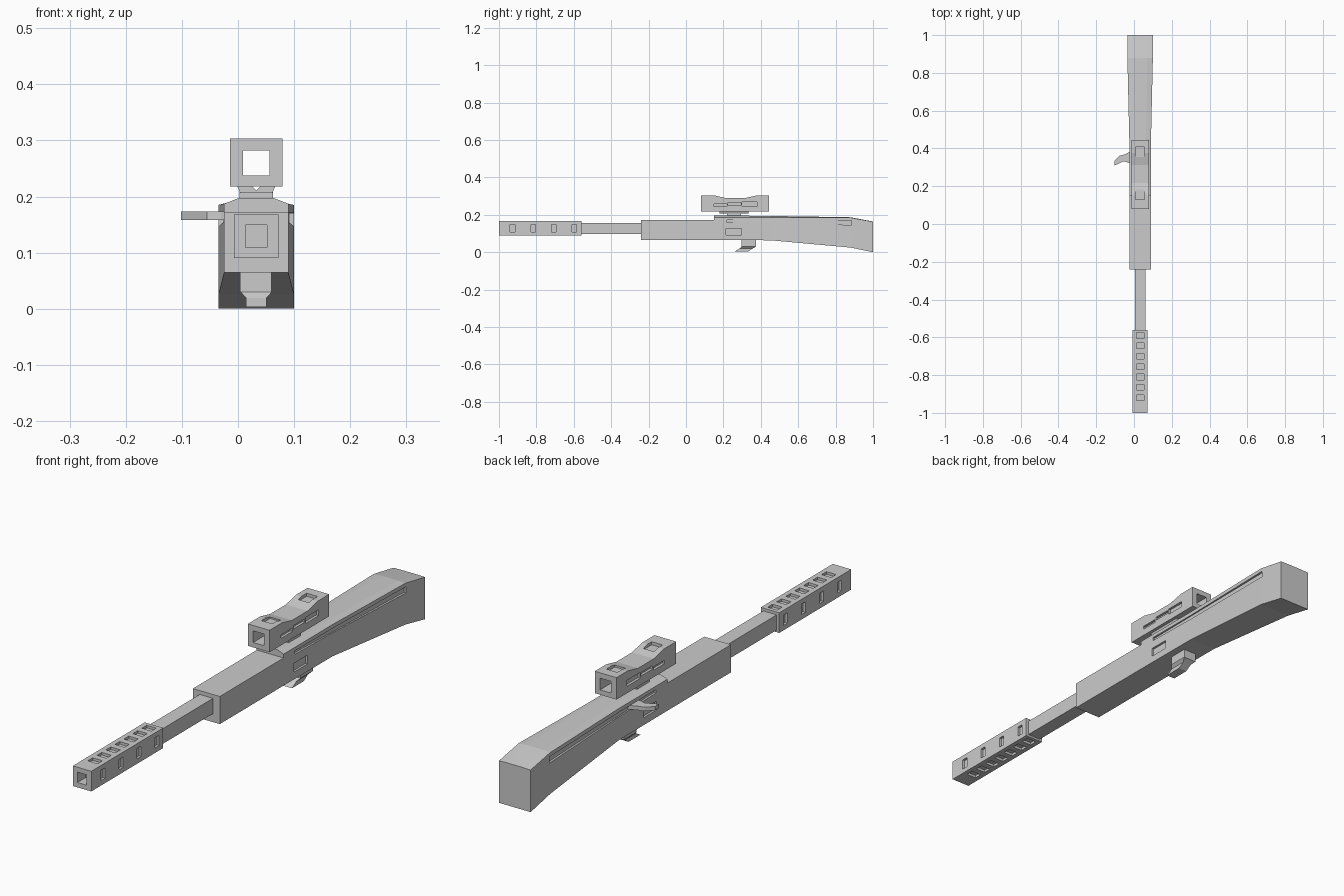
import bpy, bmesh

if "Cube" in bpy.data.objects:
    bpy.data.objects.remove(bpy.data.objects["Cube"])

CX = 0.0325  # centre line of the rifle


def loft(name, sections):
    """Closed solid skinned over equal-length rings of points."""
    bm = bmesh.new()
    rings = [[bm.verts.new(p) for p in s] for s in sections]
    n = len(rings[0])
    for a, b in zip(rings, rings[1:]):
        for i in range(n):
            j = (i + 1) % n
            bm.faces.new((a[i], a[j], b[j], b[i]))
    bm.faces.new(rings[0])
    bm.faces.new(rings[-1])
    bmesh.ops.recalc_face_normals(bm, faces=bm.faces[:])
    me = bpy.data.meshes.new(name)
    bm.to_mesh(me)
    bm.free()
    ob = bpy.data.objects.new(name, me)
    bpy.context.collection.objects.link(ob)
    return ob


def box(name, x0, x1, y0, y1, z0, z1):
    return loft(name, [[(x0, y, z0), (x1, y, z0), (x1, y, z1), (x0, y, z1)]
                       for y in (y0, y1)])


def prism(name, pts, axis, lo, hi):
    """Extrude a 2D profile along an axis (0=x, 1=y, 2=z)."""
    def at(p, v):
        c = list(p)
        c.insert(axis, v)
        return tuple(c)
    return loft(name, [[at(p, v) for p in pts] for v in (lo, hi)])


def cut(target, cutters):
    """Subtract every cutter from the target and discard the cutters."""
    bpy.context.view_layer.objects.active = target
    for c in cutters:
        c.hide_render = True
        m = target.modifiers.new("recess", 'BOOLEAN')
        m.operation, m.solver, m.object = 'DIFFERENCE', 'EXACT', c
        bpy.ops.object.modifier_apply(modifier=m.name)
        bpy.data.objects.remove(c)


# Muzzle brake with bore, seven vents above and below, four on each side
muzzle = box("muzzle_brake", -0.007, 0.072, -1.0, -0.56, 0.09, 0.168)
vents = [box("bore_cutter", 0.013, 0.052, -1.1, -0.95, 0.109, 0.149)]
for i in range(7):
    y = -0.935 + i * 0.055
    for z in (0.09, 0.168):
        vents.append(box("vent_cutter", 0.012, 0.053, y, y + 0.03, z - 0.01, z + 0.01))
for i in range(4):
    y = -0.94 + i * 0.11
    for x in (-0.007, 0.072):
        vents.append(box("vent_cutter", x - 0.01, x + 0.01, y, y + 0.025, 0.109, 0.149))
cut(muzzle, vents)

# Barrel and fore-end
box("barrel", 0.004, 0.061, -0.57, -0.23, 0.098, 0.157)
box("fore_end", -0.025, 0.09, -0.24, 0.15, 0.065, 0.172)


# Stock: raised chamfered cover that widens and drops towards the butt
def stock_ring(y, half, zb, zs, zt):
    top = half * 0.55
    return [(CX - half, y, zb), (CX + half, y, zb), (CX + half, y, zs),
            (CX + top, y, zt), (CX - top, y, zt), (CX - half, y, zs)]


stock = loft("stock", [stock_ring(0.15, 0.0575, 0.065, 0.187, 0.197),
                       stock_ring(0.45, 0.0575, 0.064, 0.187, 0.194),
                       stock_ring(0.88, 0.0675, 0.025, 0.185, 0.187),
                       stock_ring(1.0, 0.0675, 0.0, 0.163, 0.164)])
grooves = []
for s in (-1, 1):
    ring = lambda y, d, z0, z1: [(CX + s * d, y, z0), (CX + s * 0.09, y, z0),
                                 (CX + s * 0.09, y, z1), (CX + s * d, y, z1)]
    # long side groove and small side port
    grooves.append(loft("groove_cutter", [ring(0.22, 0.049, 0.16, 0.173),
                                          ring(0.885, 0.059, 0.146, 0.170)]))
    grooves.append(loft("port_cutter", [ring(0.215, 0.049, 0.093, 0.127),
                                        ring(0.297, 0.049, 0.093, 0.127)]))
cut(stock, grooves)

# Bolt handle, curving out to the left
prism("bolt_handle", [(-0.015, 0.385), (-0.05, 0.368), (-0.075, 0.362), (-0.102, 0.335),
                      (-0.102, 0.31), (-0.085, 0.318), (-0.055, 0.332), (-0.03, 0.325),
                      (-0.015, 0.315)], 2, 0.158, 0.173)

# Trigger block and hooked trigger
box("trigger_block", 0.004, 0.06, 0.297, 0.373, 0.03, 0.07)
rows = [(0.03, 0.028, 0.297, 0.373), (0.019, 0.018, 0.285, 0.355),
        (0.003, 0.018, 0.258, 0.33)]
loft("trigger", [[(CX - w, y0, z), (CX + w, y0, z), (CX + w, y1, z), (CX - w, y1, z)]
                 for z, w, y0, y1 in rows])

# Scope mount: foot plus notched rail
box("mount_foot", 0.003, 0.062, 0.22, 0.295, 0.188, 0.21)
prism("mount_rail", [(0.004, 0.206), (0.061, 0.206), (0.067, 0.22), (0.042, 0.22),
                     (0.0325, 0.211), (0.023, 0.22), (-0.002, 0.22)], 1, 0.18, 0.335)

# Scope: waisted box with a through hole, end windows and side grooves
scope = prism("scope", [(0.08, 0.218), (0.445, 0.218), (0.445, 0.303), (0.375, 0.303),
                        (0.313, 0.289), (0.217, 0.289), (0.155, 0.303), (0.08, 0.303)],
              0, -0.014, 0.079)
holes = [box("tube_cutter", 0.009, 0.056, 0.0, 0.5, 0.237, 0.282)]
for y in (0.13, 0.355):
    holes.append(box("window_cutter", 0.009, 0.056, y, y + 0.052, 0.291, 0.33))
for x in (-0.014, 0.079):
    for y0, y1, z0, z1 in ((0.15, 0.22, 0.245, 0.258), (0.225, 0.295, 0.252, 0.265),
                           (0.30, 0.38, 0.245, 0.268)):
        holes.append(box("side_cutter", x - 0.01, x + 0.01, y0, y1, z0, z1))
cut(scope, holes)
